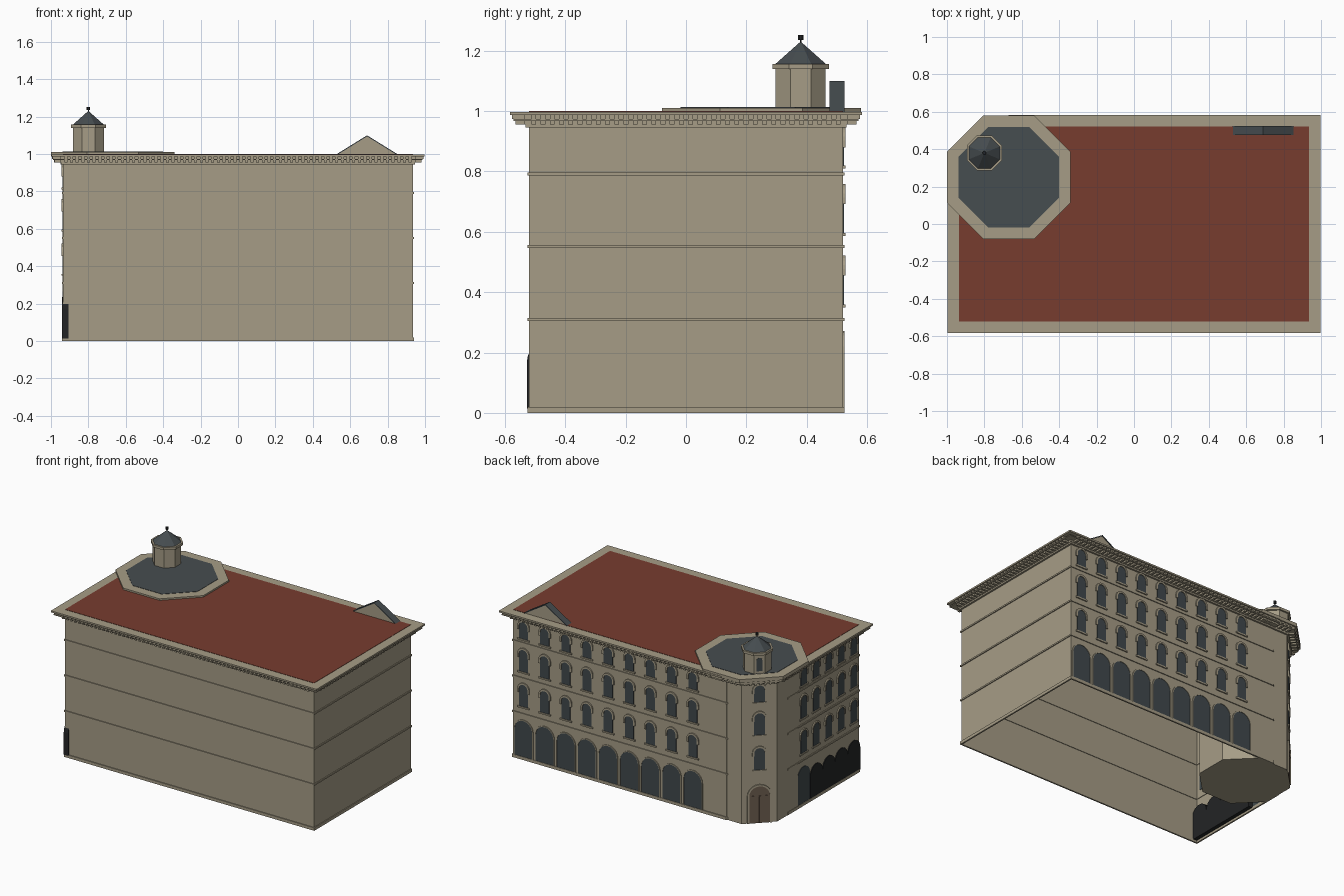
import bpy, bmesh, math
from mathutils import Vector

cube = bpy.data.objects.get("Cube")
if cube:
    bpy.data.objects.remove(cube, do_unlink=True)


def material(name, r, g, b):
    m = bpy.data.materials.new(name)
    m.use_nodes = True
    m.diffuse_color = (r, g, b, 1)
    m.node_tree.nodes["Principled BSDF"].inputs["Base Color"].default_value = (r, g, b, 1)
    return m


STONE = material("stone", .38, .335, .24)
RED = material("red_roof", .185, .046, .028)
SLATE = material("slate", .062, .074, .08)
GLASS = material("window_glass", .052, .066, .072)
DOOR = material("door_wood", .15, .108, .075)
BLACK = material("dark_arcade", .017, .018, .019)

W, D = .935, .52            # half size of the walls
TX, TY, TA = -.67, .25, .268  # corner tower centre and apothem


def finish(name, bm, mat, recalc=True):
    if recalc:
        bmesh.ops.recalc_face_normals(bm, faces=bm.faces)
    me = bpy.data.meshes.new(name)
    bm.to_mesh(me)
    bm.free()
    me.materials.append(mat)
    ob = bpy.data.objects.new(name, me)
    bpy.context.collection.objects.link(ob)
    return ob


def loft(bm, loops, cap_start=True, cap_end=True, close=False):
    """Join successive loops of equal length with quads."""
    rings = [[bm.verts.new(p) for p in loop] for loop in loops]
    pairs = list(zip(rings, rings[1:]))
    if close:
        pairs.append((rings[-1], rings[0]))
    for a, b in pairs:
        for i in range(len(a)):
            j = (i + 1) % len(a)
            bm.faces.new((a[i], a[j], b[j], b[i]))
    if cap_start and not close:
        bm.faces.new(rings[0][::-1])
    if cap_end and not close:
        bm.faces.new(rings[-1])


def lift(pts, z):
    return [(x, y, z) for x, y in pts]


def prism(name, pts, z0, z1, mat, **caps):
    bm = bmesh.new()
    loft(bm, [lift(pts, z0), lift(pts, z1)], **caps)
    return finish(name, bm, mat, recalc=not caps)


def band(name, outer, inner, z0, z1, mat):
    bm = bmesh.new()
    loft(bm, [lift(outer, z0), lift(outer, z1), lift(inner, z1), lift(inner, z0)], close=True)
    return finish(name, bm, mat)


def plan(d):
    """House outline grown by d, cut off where the tower stands."""
    return [(-W - d, -D - d), (W + d, -D - d), (W + d, D + d), (TX, D + d), (-W - d, TY)]


def octagon(cx, cy, apothem):
    r = apothem / math.cos(math.pi / 8)
    angles = [math.pi / 8 + i * math.pi / 4 for i in range(8)]
    return [(cx + r * math.cos(a), cy + r * math.sin(a)) for a in angles]


def frame(ox, oy, nx, ny):
    n = Vector((nx, ny, 0)).normalized()
    return Vector((ox, oy, 0)), Vector((n.y, -n.x, 0)), n


def plate(bm, profile, fr, d0, d1):
    o, u, n = fr
    loft(bm, [[o + u * s + n * d + Vector((0, 0, z)) for s, z in profile] for d in (d0, d1)])


def rect(c, w, z0, z1):
    return [(c - w / 2, z0), (c + w / 2, z0), (c + w / 2, z1), (c - w / 2, z1)]


def arc(c, w, z1, n=10):
    r = w / 2
    return [(c + r * math.cos(math.pi * i / n), z1 - r + r * math.sin(math.pi * i / n))
            for i in range(n + 1)]


def arch(c, w, z0, z1):
    return [(c - w / 2, z0), (c + w / 2, z0)] + arc(c, w, z1)


def hood(c, w, z0, z1, t):
    outer = [(c + w / 2 + t, z0)] + arc(c, w + 2 * t, z1 + t) + [(c - w / 2 - t, z0)]
    inner = [(c + w / 2, z0)] + arc(c, w, z1) + [(c - w / 2, z0)]
    return outer + inner[::-1]


# Walls: open-bottomed shell with a closed corner tower
prism("house_walls", plan(0), 0, .97, STONE, cap_start=False, cap_end=False)
prism("corner_tower", octagon(TX, TY, TA), 0, .99, STONE)

# Plinth and string courses
for name, z0, z1 in (("plinth", 0, .02), ("lower_course", .305, .315),
                     ("middle_course", .547, .557), ("upper_course", .787, .797)):
    band(name, plan(.006), plan(-.004), z0, z1, STONE)

# Cornice slabs and roof
for name, d, z0, z1 in (("cornice_base", .012, .945, .955), ("cornice_core", .015, .955, .988),
                        ("cornice_shelf", .052, .968, .974), ("cornice_top", .063, .987, .998)):
    prism(name, plan(d), z0, z1, STONE)
prism("roof", plan(0), .99, 1.0, RED)

# Tower cornice and flat slate cap
for name, a, z0, z1 in (("tower_cornice_base", TA + .012, .945, .968),
                        ("tower_cornice_shelf", TA + .05, .968, .987),
                        ("tower_cornice_top", TA + .062, .987, 1.011)):
    prism(name, octagon(TX, TY, a), z0, z1, STONE)
prism("tower_roof", octagon(TX, TY, TA), 1.0, 1.013, SLATE)


# Dentils under the cornice
def dentils(bm, a, b, reach, z0, z1):
    a, b = Vector(a), Vector(b)
    e = b - a
    count = int(e.length / .03)
    fr = frame(a.x, a.y, e.y, -e.x)
    for i in range(count):
        plate(bm, rect(-(i + .5) * e.length / count, .016, z0, z1), fr, 0, reach)


bm = bmesh.new()
house, tower = plan(0), octagon(TX, TY, TA)
edges = [(house[i], house[(i + 1) % 5]) for i in (0, 1, 2, 4)]
edges += [(tower[i], tower[i + 1]) for i in (1, 2, 3)]
for a, b in edges:
    dentils(bm, a, b, .056, .974, .987)
    dentils(bm, a, b, .045, .956, .968)
finish("cornice_dentils", bm, STONE)

# Windows, arches and door on the three decorated sides
back = frame(0, D, 0, 1)
side = frame(-W, 0, -1, 0)
k = TA / math.sqrt(2)
corner = frame(TX - k, TY + k, -1, 1)
back_cols = [-(.855 - .159 * i) * -1 for i in range(9)]
side_cols = [.075 - .134 * i for i in range(5)]
side_sign = 1 if side[1].y > 0 else -1
back_sign = 1 if back[1].x > 0 else -1
columns = [(back, back_sign * c) for c in back_cols]
columns += [(side, side_sign * c) for c in side_cols] + [(corner, 0)]

glass, trim = bmesh.new(), bmesh.new()
for fr, c in columns:
    for z0, z1 in ((.36, .51), (.597, .747), (.82, .935)):
        plate(glass, arch(c, .066, z0, z1), fr, -.002, .003)
        plate(trim, hood(c, .066, z1 - .055, z1, .012), fr, 0, .008)
        plate(trim, rect(c, .088, z0 - .01, z0), fr, 0, .008)
for fr, c in columns[:10]:
    plate(glass, arch(c, .134, .02, .265), fr, -.002, .003)
for fr, c in columns[:9]:
    plate(trim, hood(c, .134, .02, .265, .006), fr, 0, .006)
plate(trim, hood(0, .13, 0, .25, .012), corner, 0, .008)
finish("window_panes", glass, GLASS)
finish("window_surrounds", trim, STONE)

# Dark open arcade on the short side
bm = bmesh.new()
for fr, c in columns[10:14]:
    plate(bm, arch(c, .133, .015, .235), fr, -.03, .005)
finish("arcade", bm, BLACK)

# Corner door with a centre seam
bm = bmesh.new()
plate(bm, arch(0, .13, 0, .25), corner, 0, .003)
finish("corner_door", bm, DOOR)
bm = bmesh.new()
plate(bm, rect(0, .004, 0, .18), corner, 0, .005)
plate(bm, rect(0, .13, .18, .185), corner, 0, .005)
finish("door_seams", bm, DOOR)

# Roof lantern
LX, LY = -.80, .38
prism("lantern_body", octagon(LX, LY, .083), 1.01, 1.14, STONE)
prism("lantern_cornice", octagon(LX, LY, .094), 1.14, 1.157, STONE)
bm = bmesh.new()
loft(bm, [lift(octagon(LX, LY, .083), 1.157), lift(octagon(LX, LY, .003), 1.228)])
finish("lantern_roof", bm, SLATE)
prism("finial_stem", octagon(LX, LY, .003), 1.22, 1.24, BLACK)
prism("finial_knob", octagon(LX, LY, .009), 1.236, 1.252, BLACK)
q = .083 / math.sqrt(2)
bm = bmesh.new()
plate(bm, arch(0, .036, 1.03, 1.12), frame(LX - q, LY + q, -1, 1), 0, .003)
finish("lantern_window", bm, GLASS)

# Gable on the back roof edge, with slate slopes
gable = frame(.69, .475, 0, 1)
bm = bmesh.new()
plate(bm, [(-.155, .998), (.155, .998), (0, 1.094)], gable, 0, .045)
finish("gable", bm, STONE)
bm = bmesh.new()
plate(bm, [(-.165, .998), (-.155, .998), (0, 1.094), (.155, .998), (.165, .998), (0, 1.1)],
      gable, 0, .05)
finish("gable_slates", bm, SLATE)
